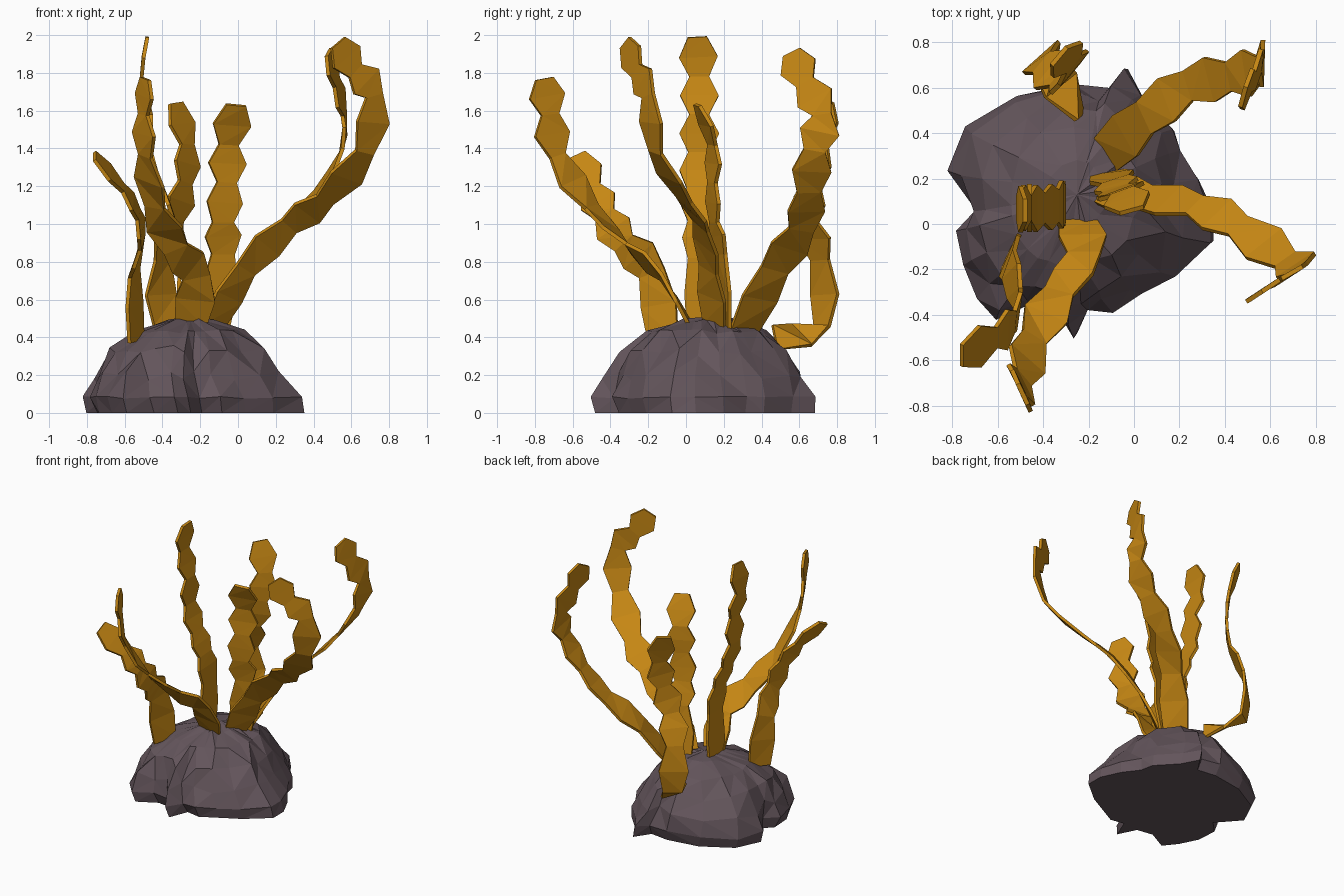
import bpy, bmesh, random
from math import radians, cos, sin
from mathutils import Vector

random.seed(4)
if "Cube" in bpy.data.objects:
    bpy.data.objects.remove(bpy.data.objects["Cube"], do_unlink=True)


def make_material(name, rgb):
    mat = bpy.data.materials.new(name)
    mat.use_nodes = True
    colour = (*rgb, 1.0)
    mat.diffuse_color = colour
    shader = mat.node_tree.nodes["Principled BSDF"]
    shader.inputs["Base Color"].default_value = colour
    shader.inputs["Roughness"].default_value = 0.9
    return mat


golden = make_material("golden weed", (0.57, 0.245, 0.007))
stone = make_material("purple grey stone", (0.125, 0.09, 0.105))


def finish(name, bm, mat):
    bmesh.ops.recalc_face_normals(bm, faces=bm.faces[:])
    mesh = bpy.data.meshes.new(name)
    bm.to_mesh(mesh)
    bm.free()
    mesh.materials.append(mat)
    obj = bpy.data.objects.new(name, mesh)
    bpy.context.collection.objects.link(obj)


def bridge(bm, lower, upper):
    count = len(lower)
    for i in range(count):
        j = (i + 1) % count
        bm.faces.new((lower[i], lower[j], upper[j], upper[i]))


def smooth_point(a, b, c, d, t):
    """Catmull-Rom point between b and c."""
    return 0.5 * (2 * b + (c - a) * t + (2 * a - 5 * b + 4 * c - d) * t ** 2
                  + (3 * b - a - 3 * c + d) * t ** 3)


def weed_strand(name, rows, wide=0.103, root_neck=0.085, tip_neck=0.052):
    """Scalloped flat strand; each row is x, y, z and the heading of its flat face."""
    pts = [Vector(r) for r in rows]
    padded = [2 * pts[0] - pts[1]] + pts + [2 * pts[-1] - pts[-2]]
    path = []
    for a, b, c, d in zip(padded, padded[1:], padded[2:], padded[3:]):
        path += [smooth_point(a, b, c, d, t) for t in (0, 0.5)]
    path.append(pts[-1])
    centres = [p.to_3d() for p in path]
    last = len(centres) - 1

    bm = bmesh.new()
    rings = []
    for i, centre in enumerate(centres):
        along = (centres[min(i + 1, last)] - centres[max(i - 1, 0)]).normalized()
        heading = radians(path[i].w)
        across = along.cross(Vector((cos(heading), sin(heading), 0))).normalized()
        normal = across.cross(along) * 0.01
        # Necks between the leaf segments tighten toward the tip
        neck = root_neck + (tip_neck - root_neck) * min(1, 1.5 * i / last)
        half = across * (wide if i % 2 else neck) * random.uniform(0.96, 1.04)
        corners = (half + normal, half - normal, -half - normal, -half + normal)
        rings.append([bm.verts.new(centre + c) for c in corners])
    for lower, upper in zip(rings, rings[1:]):
        bridge(bm, lower, upper)
    bm.faces.new(rings[0])
    bm.faces.new(rings[-1])
    bmesh.ops.triangulate(bm, faces=[f for f in bm.faces if f.calc_area() > 0.004])
    finish(name, bm, golden)


# Weed strands, each from root to tip
weed_strand("weed_left_front", [
    (-.13, .15, .46, -40), (.04, .12, .76, -45), (.27, .08, .99, -45),
    (.46, -.01, 1.13, -48), (.67, -.16, 1.38, -55), (.72, -.2, 1.68, -57),
    (.62, -.26, 1.81, -57), (.53, -.32, 1.96, -57)], root_neck=0.075)

weed_strand("weed_left_back", [
    (-.12, .31, .44, 35), (.05, .47, .76, 25), (.24, .61, .97, 17),
    (.42, .65, 1.17, 12), (.55, .68, 1.39, 5), (.56, .72, 1.58, -8),
    (.52, .63, 1.75, -12), (.48, .56, 1.91, -15)])

weed_strand("weed_tall", [
    (-.32, .09, .42, 0), (-.31, .09, .82, 0), (-.34, .08, 1.02, 0),
    (-.40, .07, 1.19, 0), (-.46, .07, 1.38, 0), (-.46, .07, 1.58, 0),
    (-.51, .07, 1.78, 0), (-.48, .06, 1.99, 0)])

weed_strand("weed_right_front", [
    (-.25, .02, .47, -90), (-.22, -.13, .72, -90), (-.33, -.3, .87, -105),
    (-.44, -.5, 1.09, -122), (-.49, -.68, 1.36, -140), (-.5, -.72, 1.58, -155),
    (-.49, -.75, 1.77, -155)])

weed_strand("weed_right_low", [
    (-.54, -.12, .38, -25), (-.55, -.18, .74, -20), (-.51, -.33, .9, -12),
    (-.53, -.43, 1.05, -5), (-.61, -.5, 1.19, 0), (-.76, -.58, 1.36, 0)])

weed_strand("weed_middle", [
    (-.12, .22, .43, -80), (-.08, .19, .84, -72), (-.08, .15, 1.01, -72),
    (-.06, .14, 1.22, -70), (-.05, .14, 1.42, -70), (-.01, .06, 1.63, -75)],
    root_neck=0.07)

weed_strand("weed_back", [
    (-.24, .47, .4, -45), (-.39, .72, .46, -55), (-.40, .71, .81, -40),
    (-.33, .65, 1.02, -40), (-.28, .67, 1.22, -40), (-.27, .71, 1.42, -40),
    (-.33, .74, 1.64, -40)], root_neck=0.07)

# Rock: a jagged outline shrunk upward in broken rings
outline = [
    (.37, -.08), (.2, -.22), (.05, -.3), (-.08, -.37), (-.19, -.35), (-.25, -.5),
    (-.32, -.36), (-.45, -.34), (-.6, -.42), (-.68, -.32), (-.75, -.18), (-.76, -.02),
    (-.67, .07), (-.82, .24), (-.73, .43), (-.5, .56), (-.25, .6), (-.1, .58),
    (-.02, .7), (.05, .57), (.19, .42), (.21, .32), (.3, .2), (.37, .05)]
levels = [(0.97, 0), (1.0, 0.08), (0.9, 0.2), (0.74, 0.33), (0.52, 0.43), (0.24, 0.49)]
middle = Vector((-.25, .13))

bm = bmesh.new()
rings = []
for level, (scale, height) in enumerate(levels):
    ring = []
    # The upper rock leans away from the long left slope
    hub = middle - Vector((0.1, 0.03)) * min(height, 0.5 - height) * 2
    for corner in outline:
        offset = Vector(corner) - middle
        # Spikes and notches fade out toward the rounded, slightly deeper top
        fade = min(1.0, height * 2)
        radius = offset.length * (1 - fade) + 0.55 * fade
        rough = 0.07 if level > 1 else 0.02 * level
        reach = offset.normalized() * radius * scale * (
            1 + random.uniform(-rough, rough * 0.6))
        reach.y *= 1 + 0.12 * fade
        lift = random.uniform(-0.4, 0.4) * rough * (1 if level < 4 else 0.4)
        ring.append(bm.verts.new((hub.x + reach.x, hub.y + reach.y, height + lift)))
    rings.append(ring)
for lower, upper in zip(rings, rings[1:]):
    bridge(bm, lower, upper)
peak = bm.verts.new((middle.x, middle.y, 0.51))
for i, vert in enumerate(rings[-1]):
    bm.faces.new((vert, rings[-1][(i + 1) % len(outline)], peak))
bm.faces.new(rings[0])
bmesh.ops.triangulate(bm, faces=[f for f in bm.faces if len(f.verts) == 4])
finish("rock", bm, stone)
